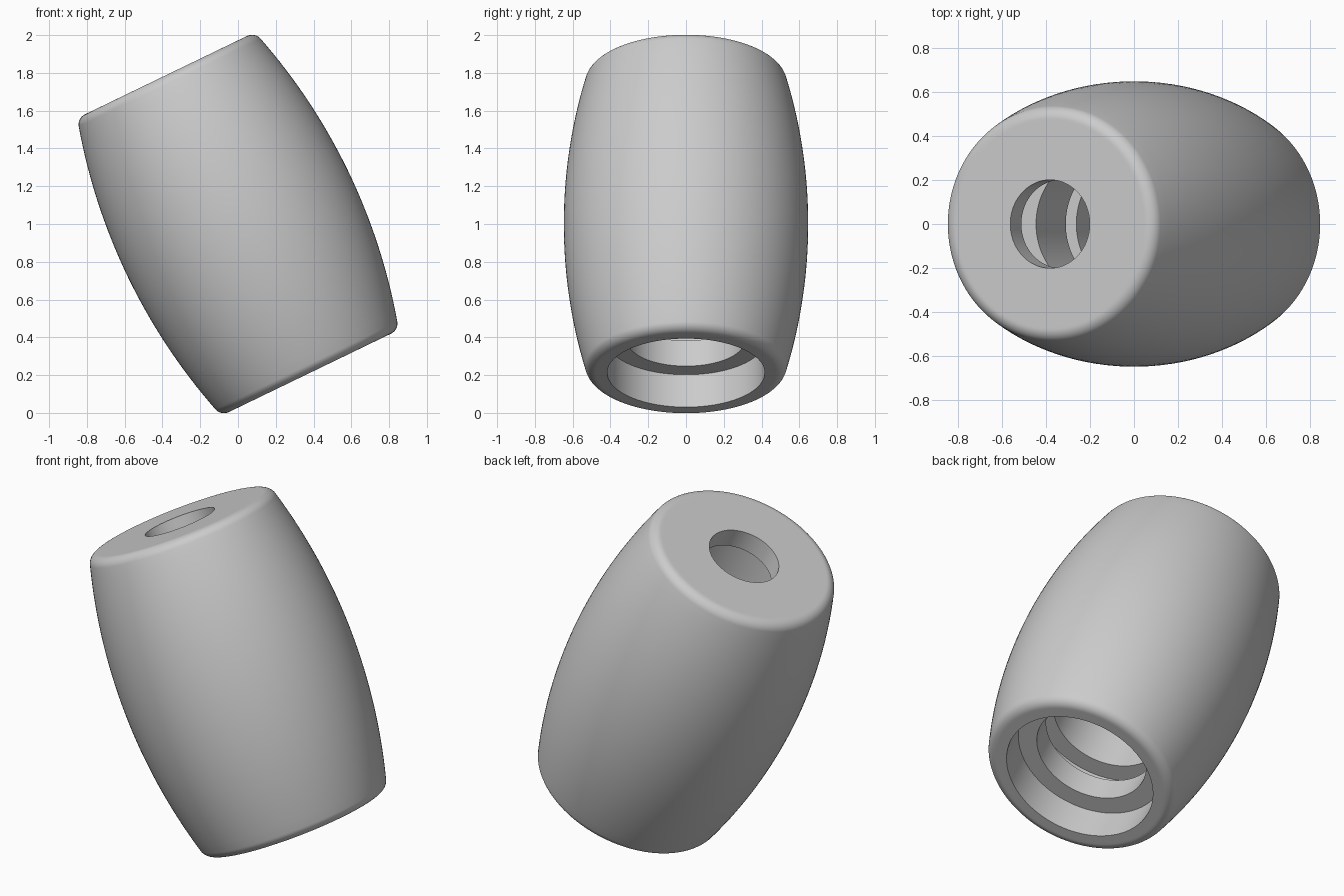
import bpy
import bmesh
import math
from mathutils import Matrix, Vector

cube = bpy.data.objects.get("Cube")
if cube:
    bpy.data.objects.remove(cube, do_unlink=True)

TILT = math.radians(25.8)
MID_R = 0.647      # outer radius at the waist
ARC_R = 3.13       # radius of the bulging side
FILLET = 0.06
ARC_END = math.radians(15.4)
HOLE_R, BORE_R, WIDE_R = 0.2, 0.312, 0.417

# Corner fillet centre, tangent to both the bulging side and the flat end
fil_r = MID_R - ARC_R + (ARC_R - FILLET) * math.cos(ARC_END)
fil_z = (ARC_R - FILLET) * math.sin(ARC_END)
HALF = fil_z + FILLET

# Upper half of the outside: waist to end, then the rounded corner
upper = []
for i in range(17):
    a = ARC_END * i / 16
    upper.append((MID_R - ARC_R + ARC_R * math.cos(a), ARC_R * math.sin(a)))
for i in range(1, 13):
    a = ARC_END + (math.pi / 2 - ARC_END) * i / 12
    upper.append((fil_r + FILLET * math.cos(a), fil_z + FILLET * math.sin(a)))
upper.append((fil_r - 0.01, HALF))
outside = [(r, -z) for r, z in reversed(upper[1:])] + upper

# Inside, as depths below the top end: exit hole, chamber, bore with two grooves, counterbore
inside = []
steps = [(HOLE_R, 0.115), (WIDE_R, 0.50), (BORE_R, 0.81), (WIDE_R, 0.92),
         (BORE_R, 1.29), (WIDE_R, 1.41), (BORE_R, 1.56), (WIDE_R, 2 * HALF)]
start = 0.0
for radius, end in steps:
    inside += [(radius, HALF - start), (radius, HALF - end)]
    start = end

# Revolve the closed profile into the barrel
bm = bmesh.new()
verts = [bm.verts.new((r, 0, z)) for r, z in outside + inside]
edges = [bm.edges.new((v, verts[i - 1])) for i, v in enumerate(verts)]
bmesh.ops.spin(bm, geom=verts + edges, cent=(0, 0, 0), axis=(0, 0, 1),
               angle=2 * math.pi, steps=128, use_merge=True)
bmesh.ops.remove_doubles(bm, verts=bm.verts, dist=0.0001)
bmesh.ops.recalc_face_normals(bm, faces=bm.faces)

# Lean it sideways about its centre
bm.transform(Matrix.Translation(Vector((0, 0, 1))) @ Matrix.Rotation(-TILT, 4, 'Y'))
mesh = bpy.data.meshes.new("barrel_body")
bm.to_mesh(mesh)
bm.free()
body = bpy.data.objects.new("barrel_body", mesh)
bpy.context.collection.objects.link(body)

# Single grey material
grey = bpy.data.materials.new("light_grey")
grey.use_nodes = True
colour = (0.6, 0.6, 0.6, 1)
grey.diffuse_color = colour
grey.node_tree.nodes["Principled BSDF"].inputs["Base Color"].default_value = colour
mesh.materials.append(grey)

bpy.ops.object.select_all(action='DESELECT')
body.select_set(True)
bpy.context.view_layer.objects.active = body
bpy.ops.object.shade_smooth_by_angle(angle=math.radians(30))
